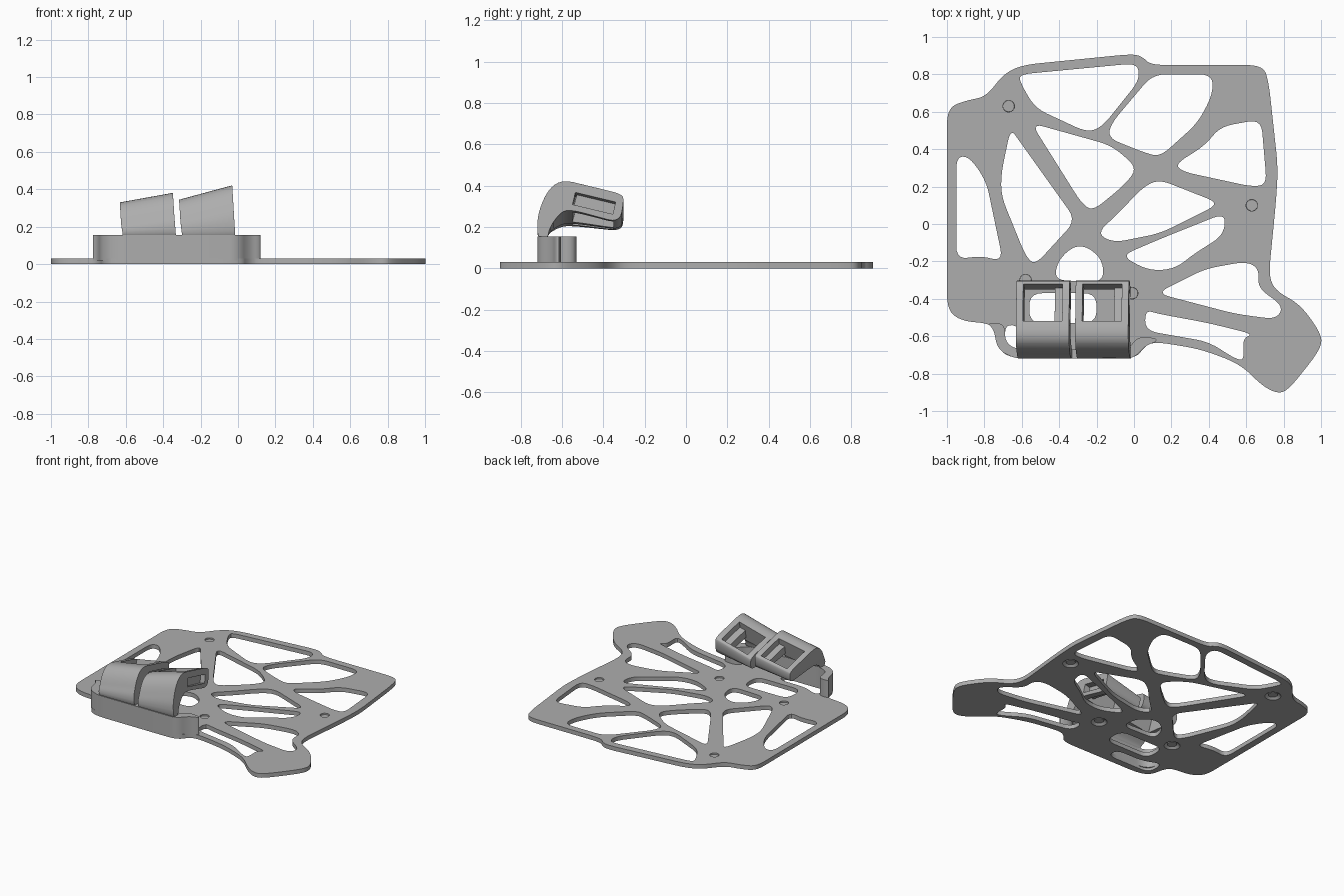
import bpy
import bmesh
from mathutils import Vector, Matrix

default_cube = bpy.data.objects.get("Cube")
if default_cube:
    bpy.data.objects.remove(default_cube, do_unlink=True)

grey = bpy.data.materials.new("plain grey")
grey.use_nodes = True
grey.diffuse_color = (0.42, 0.42, 0.42, 1)
grey.node_tree.nodes["Principled BSDF"].inputs["Base Color"].default_value = grey.diffuse_color


def rounded(corners, radius, steps=5):
    """Polygon given in hundredths, with every corner eased by a small arc."""
    points = [Vector(corner) / 100 for corner in corners]
    result = []
    for index, corner in enumerate(points):
        ends = []
        for neighbour in (points[index - 1], points[(index + 1) % len(points)]):
            edge = neighbour - corner
            ends.append(corner + edge.normalized() * min(radius, edge.length * 0.48))
        for step in range(steps + 1):
            t = step / steps
            result.append(ends[0].lerp(corner, t).lerp(corner.lerp(ends[1], t), t))
    return result


def add_object(name, mesh):
    obj = bpy.data.objects.new(name, mesh)
    bpy.context.collection.objects.link(obj)
    mesh.materials.clear()
    mesh.materials.append(grey)
    return obj


def extrude_outline(name, loops, low, high):
    """Fill the first loop, leave the others open, and extrude between two heights."""
    curve = bpy.data.curves.new(name + " outline", "CURVE")
    curve.dimensions = "2D"
    curve.fill_mode = "BOTH"
    curve.extrude = (high - low) / 2
    for loop in loops:
        spline = curve.splines.new("POLY")
        spline.points.add(len(loop) - 1)
        for point, place in zip(spline.points, loop):
            point.co = (place.x, place.y, 0, 1)
        spline.use_cyclic_u = True
    helper = bpy.data.objects.new("outline helper", curve)
    bpy.context.collection.objects.link(helper)
    bpy.context.view_layer.update()
    graph = bpy.context.evaluated_depsgraph_get()
    mesh = bpy.data.meshes.new_from_object(helper.evaluated_get(graph))
    bpy.data.objects.remove(helper, do_unlink=True)
    bm = bmesh.new()
    bm.from_mesh(mesh)
    bmesh.ops.remove_doubles(bm, verts=bm.verts, dist=0.0002)
    bmesh.ops.translate(bm, verts=bm.verts, vec=(0, 0, (low + high) / 2))
    bmesh.ops.recalc_face_normals(bm, faces=bm.faces)
    bm.to_mesh(mesh)
    bm.free()
    return add_object(name, mesh)


def cut(obj, cutter_bm):
    """Subtract a temporary cutter from an object."""
    mesh = bpy.data.meshes.new("cutter")
    cutter_bm.to_mesh(mesh)
    cutter_bm.free()
    cutter = add_object("cutter", mesh)
    cutter.hide_render = True
    modifier = obj.modifiers.new("cut", "BOOLEAN")
    modifier.operation = "DIFFERENCE"
    modifier.solver = "EXACT"
    modifier.object = cutter
    bpy.context.view_layer.update()
    graph = bpy.context.evaluated_depsgraph_get()
    result = bpy.data.meshes.new_from_object(obj.evaluated_get(graph))
    obj.modifiers.clear()
    obj.data = result
    bpy.data.objects.remove(cutter, do_unlink=True)


def smooth(obj):
    bpy.ops.object.select_all(action="DESELECT")
    obj.select_set(True)
    bpy.context.view_layer.objects.active = obj
    bpy.ops.object.shade_smooth_by_angle(angle=0.5)


# Base plate outline, split into its back, side flange and front edges
back_edge = [(-100, 62), (-90, 66), (-79, 68), (-70, 80), (-60, 85), (0, 91), (5, 89), (9, 85),
             (69, 85), (72, 76), (77, 30), (76, 13)]
flange_edge = [(72, -28), (76, -36), (89, -43), (101, -60), (99, -68), (84, -87), (78, -91),
               (69, -87), (57, -75), (36, -67), (12, -63)]
front_edge = [(6, -65), (1, -72), (-64, -72), (-72, -68), (-74, -57), (-78, -53), (-92, -52), (-100, -46)]
outline = rounded(back_edge + flange_edge + front_edge, 0.09)

# Organic windows in the plate
back_windows = [
    [(-61, 80), (2, 86), (3, 77), (-17, 52), (-25, 49), (-53, 62), (-61, 76)],
    [(10, 80), (42, 80), (42, 69), (34, 54), (14, 36), (6, 38), (-14, 46), (-12, 54)],
    [(22, 32), (38, 42), (46, 52), (68, 56), (71, 21), (63, 20), (26, 28)],
    [(-55, 54), (-12, 42), (2, 30), (-5, 21), (-22, 7), (-28, 11)],
]
middle_windows = [
    [(-66, 51), (-61, 44), (-31, 2), (-53, -22), (-58, -17), (-71, 15), (-71, 27)],
    [(-95, 36), (-88, 36), (-79, 23), (-70, -20), (-82, -17), (-95, -19)],
    [(-20, -5), (-8, 6), (4, 19), (13, 24), (46, 11), (14, -5), (-11, -10)],
    [(-7, -17), (14, -8), (49, 6), (48, -6), (32, -16), (22, -24), (8, -25)],
]
front_windows = [
    [(12, -37), (38, -24), (60, -20), (67, -24), (66, -34), (80, -44), (76, -51), (54, -48)],
    [(6, -46), (13, -48), (40, -53), (64, -59), (58, -61), (59, -73), (54, -72), (40, -63), (6, -57)],
    [(-43, -30), (-40, -18), (-29, -10), (-17, -18), (-16, -31)],
    [(-56, -37), (-20, -37), (-20, -53), (-56, -53)],
    [(-69, -52), (-56, -58), (-34, -58), (-34, -67), (-69, -67)],
]
windows = [rounded(window, 0.07) for window in back_windows + middle_windows + front_windows]
plate = extrude_outline("base_plate", [outline] + windows, 0, 0.03)

# Countersunk screw holes
screws = bmesh.new()
for x, y in [(-0.67, 0.63), (0.63, 0.10), (-0.58, -0.30), (-0.01, -0.37)]:
    for wide, narrow, height, z in [(0.065, 0.03, 0.03, 0.005), (0.031, 0.031, 0.06, 0.04)]:
        bmesh.ops.create_cone(screws, cap_ends=True, segments=24, radius1=wide, radius2=narrow,
                              depth=height, matrix=Matrix.Translation((x, y, z)))
cut(plate, screws)
smooth(plate)

# Upright wall that follows the front edge
wall_corners = [(-79, -53), (-75, -56), (-73, -67), (-64, -72), (0, -72), (6, -65), (12, -63),
                (12, -61), (2, -60), (-3, -67), (-63, -67), (-69, -63), (-69, -53)]
smooth(extrude_outline("front_wall", [rounded(wall_corners, 0.05)], 0.02, 0.155))

# Curved arms, each ending in a tilted square frame
arm_profile = [(-72, 14), (-72, 26), (-67, 38), (-60, 43), (-31, 36), (-30, 33), (-32, 22),
               (-54, 28), (-60, 28), (-66, 20), (-67, 14)]


def add_clip(name, centre, drop, slope):
    half = 0.142
    clip = extrude_outline(name, [rounded(arm_profile, 0.06)], -half, half)
    for vertex in clip.data.vertices:
        y, z, x = vertex.co
        vertex.co = (x, y, z)
    # Square opening through the frame, and a slot in its outer side
    tilt = Matrix.Rotation(-0.235, 4, "X")
    opening = bmesh.new()
    for place, size in [((0, -0.435, 0.32), (0.21, 0.205, 0.5)),
                        ((half, -0.445, 0.315), (0.16, 0.2, 0.06))]:
        bmesh.ops.create_cube(opening, size=1, matrix=Matrix.Translation(place) @ tilt
                              @ Matrix.Diagonal((*size, 1)))
    cut(clip, opening)
    # Lean the frame sideways, leaving the foot level
    for vertex in clip.data.vertices:
        rise = max(vertex.co.z - 0.155, 0)
        share = min(rise / 0.15, 1)
        vertex.co.z += share * (slope * (vertex.co.x - half) - drop)
        vertex.co.x += centre - 0.06 * rise
    bevel = clip.modifiers.new("soft edges", "BEVEL")
    bevel.width = 0.008
    bevel.segments = 2
    bevel.limit_method = "ANGLE"
    bevel.angle_limit = 0.9
    smooth(clip)


add_clip("right_clip", -0.474, 0.04, 0.18)
add_clip("left_clip", -0.157, 0, 0.27)
